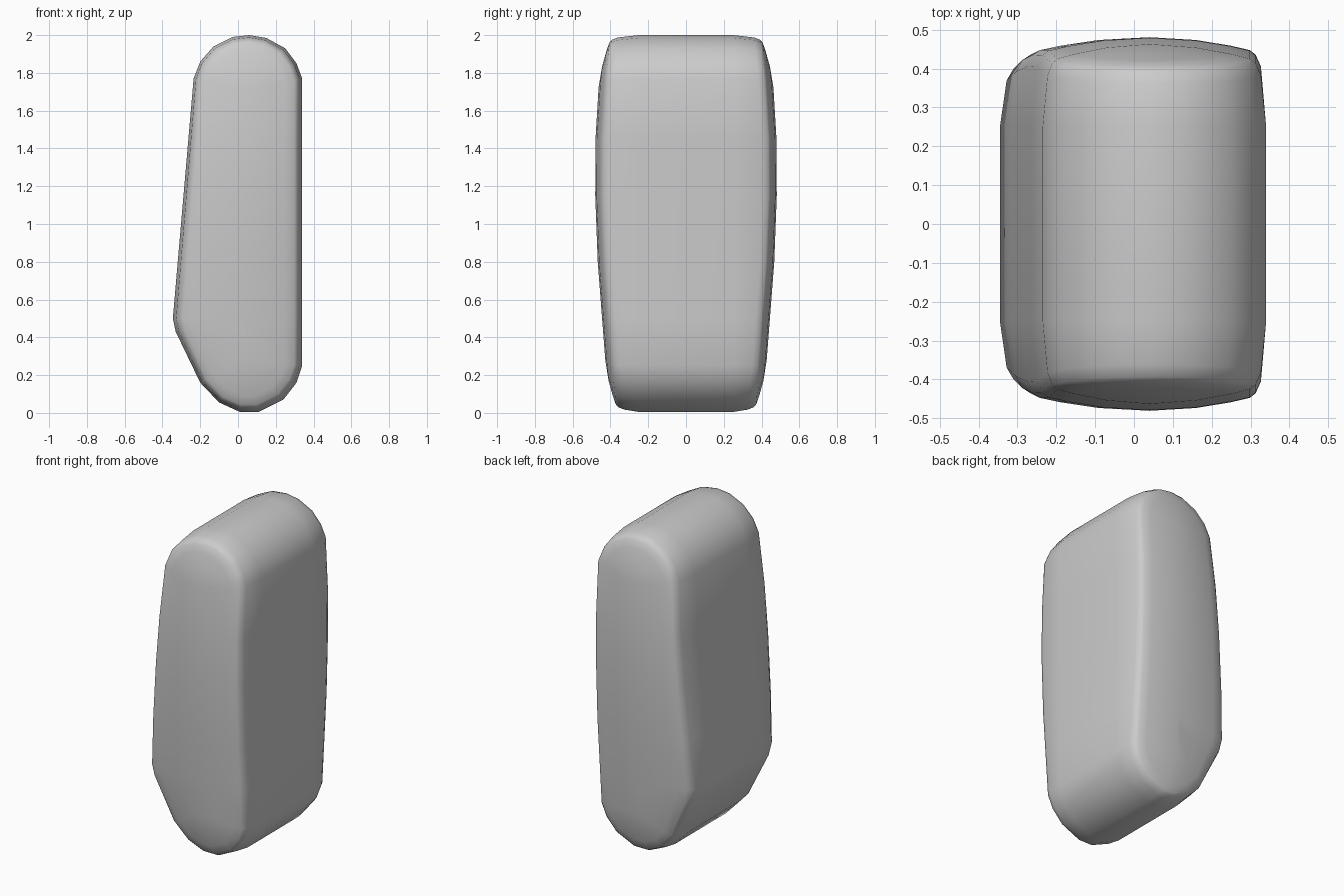
import bpy, bmesh, math

cube = bpy.data.objects.get("Cube")
if cube:
    bpy.data.objects.remove(cube, do_unlink=True)

# Side outline (x, z), clockwise from the left shoulder
OUTLINE = [(-0.235, 1.77), (-0.2, 1.86), (-0.13, 1.94), (-0.03, 1.99), (0.06, 2.0),
           (0.15, 1.985), (0.25, 1.93), (0.31, 1.85), (0.34, 1.77), (0.34, 0.25),
           (0.31, 0.16), (0.24, 0.07), (0.11, 0.005), (0.01, 0.005), (-0.1, 0.055),
           (-0.2, 0.16), (-0.33, 0.43), (-0.345, 0.5)]
# Half depth at each height
DEPTH = [(0, 0.4), (0.25, 0.425), (0.6, 0.452), (0.9, 0.475), (1.35, 0.485),
         (1.72, 0.463), (2, 0.435)]
LEVELS = [1.45, 1.15, 0.8, 0.5]
SPINE_X, SPINE_LOW, SPINE_HIGH = 0.04, 0.28, 1.72


def half_depth(z):
    for (z0, d0), (z1, d1) in zip(DEPTH, DEPTH[1:]):
        if z <= z1:
            return d0 + (d1 - d0) * (z - z0) / (z1 - z0)
    return DEPTH[-1][1]


def split_long_sides(points):
    """Add points on the long walls at the shared levels."""
    result = []
    for (x0, z0), (x1, z1) in zip(points, points[1:] + points[:1]):
        result.append((x0, z0))
        cuts = [z for z in LEVELS if min(z0, z1) + 0.02 < z < max(z0, z1) - 0.02]
        for z in sorted(cuts, reverse=z1 < z0):
            result.append((x0 + (x1 - x0) * (z - z0) / (z1 - z0), z))
    return result


def ring(bm, outline, inset, side, back_off=None, y=None):
    """One outline shrunk toward the spine and pushed out to its depth."""
    verts = []
    for x, z in outline:
        spine_z = min(max(z, SPINE_LOW), SPINE_HIGH)
        px = x + (SPINE_X - x) * inset
        pz = z + (spine_z - z) * inset
        if y is not None:
            depth = y
        elif back_off is not None:
            depth = half_depth(pz) - back_off
        else:
            depth = half_depth(pz) - 0.045 * (1 - inset) ** 2
        verts.append(bm.verts.new((px, side * depth, pz)))
    return verts


# Rounded body: wall rings, soft rims and domed end faces
outline = split_long_sides(OUTLINE)
bm = bmesh.new()
rings = [ring(bm, outline, t, -1) for t in (1, 0.6, 0.3, 0.14)]
rings += [ring(bm, outline, 0.09, -1, 0.045), ring(bm, outline, 0.045, -1, 0.075)]
rings += [ring(bm, outline, 0, s, y=0.25) for s in (-1, 1)]
rings += [ring(bm, outline, 0.045, 1, 0.075), ring(bm, outline, 0.09, 1, 0.045)]
rings += [ring(bm, outline, t, 1) for t in (0.14, 0.3, 0.6, 1)]
count = len(outline)
for a, b in zip(rings, rings[1:]):
    for i in range(count):
        j = (i + 1) % count
        bm.faces.new((a[i], a[j], b[j], b[i]))
bmesh.ops.remove_doubles(bm, verts=bm.verts, dist=0.001)
bmesh.ops.recalc_face_normals(bm, faces=bm.faces)

mesh = bpy.data.meshes.new("rounded_body")
bm.to_mesh(mesh)
bm.free()
body = bpy.data.objects.new("rounded_body", mesh)
bpy.context.collection.objects.link(body)

# Plain grey material
grey = bpy.data.materials.new("plain grey")
grey.use_nodes = True
colour = (0.6, 0.6, 0.6, 1)
grey.diffuse_color = colour
grey.node_tree.nodes["Principled BSDF"].inputs["Base Color"].default_value = colour
mesh.materials.append(grey)

# Smooth shading
bpy.context.view_layer.objects.active = body
body.select_set(True)
bpy.ops.object.shade_smooth_by_angle(angle=math.radians(40))
